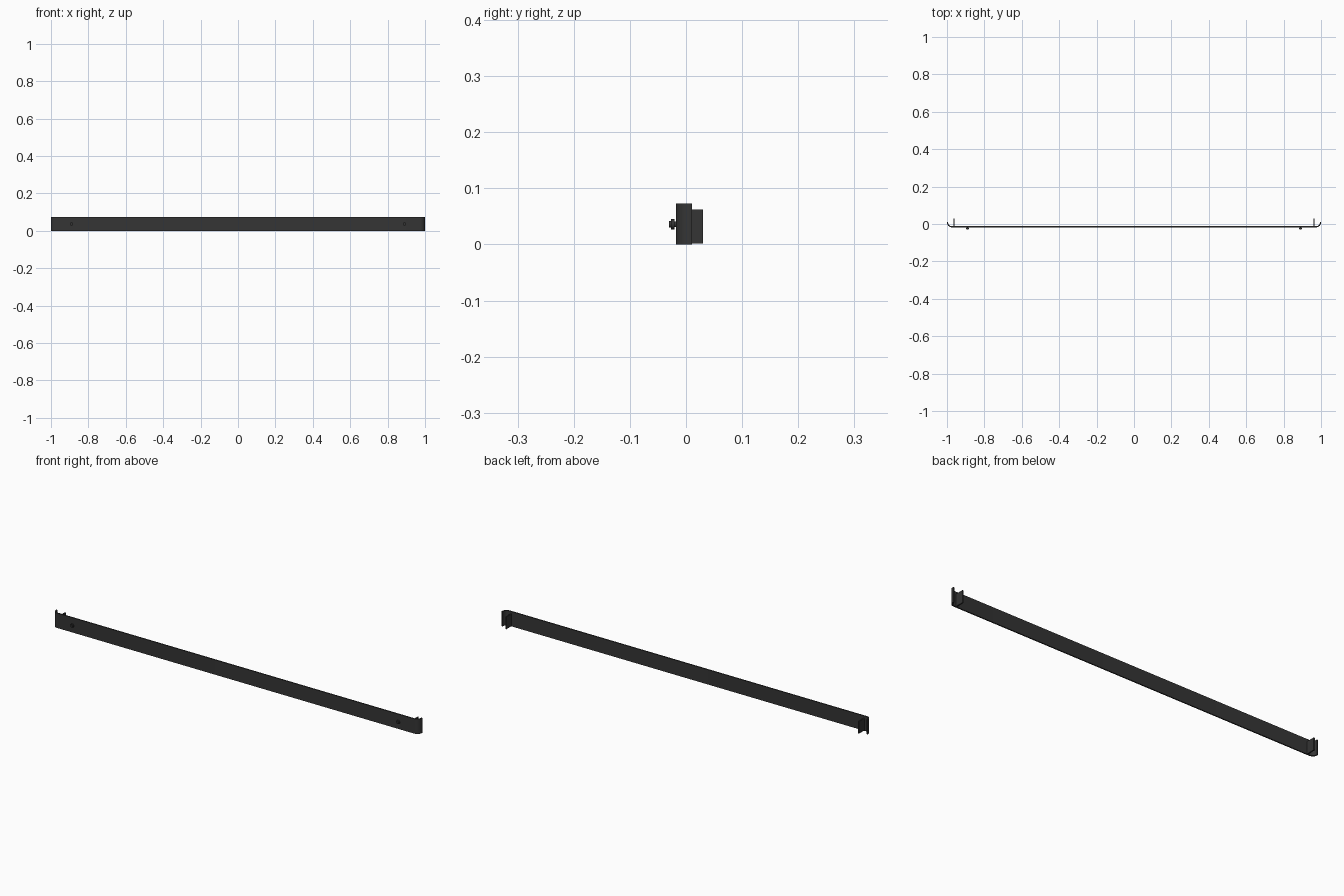
import bpy, bmesh, math

if "Cube" in bpy.data.objects:
    bpy.data.objects.remove(bpy.data.objects["Cube"])

mat = bpy.data.materials.new("dark_metal")
mat.diffuse_color = (0.035, 0.035, 0.035, 1)
mat.use_nodes = True
mat.node_tree.nodes["Principled BSDF"].inputs["Base Color"].default_value = mat.diffuse_color


def finish(name, bm, smooth=True):
    bmesh.ops.recalc_face_normals(bm, faces=bm.faces)
    me = bpy.data.meshes.new(name)
    bm.to_mesh(me)
    bm.free()
    ob = bpy.data.objects.new(name, me)
    bpy.context.collection.objects.link(ob)
    me.materials.append(mat)
    if smooth:
        bpy.ops.object.select_all(action='DESELECT')
        ob.select_set(True)
        bpy.context.view_layer.objects.active = ob
        bpy.ops.object.shade_smooth_by_angle(angle=math.radians(35))
    return ob


def extrude_outline(name, pts, z0, z1):
    bm = bmesh.new()
    face = bm.faces.new([bm.verts.new((x, y, z0)) for x, y in pts])
    top = bmesh.ops.extrude_face_region(bm, geom=[face])["geom"]
    verts = [v for v in top if isinstance(v, bmesh.types.BMVert)]
    bmesh.ops.translate(bm, vec=(0, 0, z1 - z0), verts=verts)
    return finish(name, bm)


# Long strip with ends curling backwards
FRONT, BACK, R, T, N = -0.018, 0.011, 0.026, 0.006, 8


def arc(radius):
    # right-hand corner, from the front face round to the end
    return [(1 - R + radius * math.sin(a), FRONT + R - radius * math.cos(a))
            for a in (i * math.pi / 2 / N for i in range(N + 1))]


outer = arc(R) + [(1, BACK)]
inner = [(1 - T, BACK)] + arc(R - T)[::-1]
half = outer + inner
extrude_outline("strip", half + [(-x, y) for x, y in reversed(half)], 0, 0.073)


# Lathed fastener: shank, flange and cap
def fastener(name, x, z):
    profile = [(0, -0.014), (0.005, -0.014), (0.005, -0.0205), (0.009, -0.0205),
               (0.009, -0.0265), (0.006, -0.0265), (0.006, -0.030), (0, -0.030)]
    bm = bmesh.new()
    vs = [bm.verts.new((x + r, y, z)) for r, y in profile]
    edges = [bm.edges.new(p) for p in zip(vs, vs[1:])]
    bmesh.ops.spin(bm, geom=vs + edges, cent=(x, 0, z), axis=(0, 1, 0),
                   angle=math.tau, steps=20)
    bmesh.ops.remove_doubles(bm, verts=bm.verts, dist=1e-5)
    finish(name, bm)


for side, s in (("left", -1), ("right", 1)):
    # Upright mounting tab behind each end
    a, b = s * 0.960, s * 0.966
    extrude_outline("mounting_tab_" + side,
                    [(a, -0.014), (b, -0.014), (b, 0.030), (a, 0.030)], 0.002, 0.062)
    fastener("fastener_" + side, s * 0.89, 0.036)
